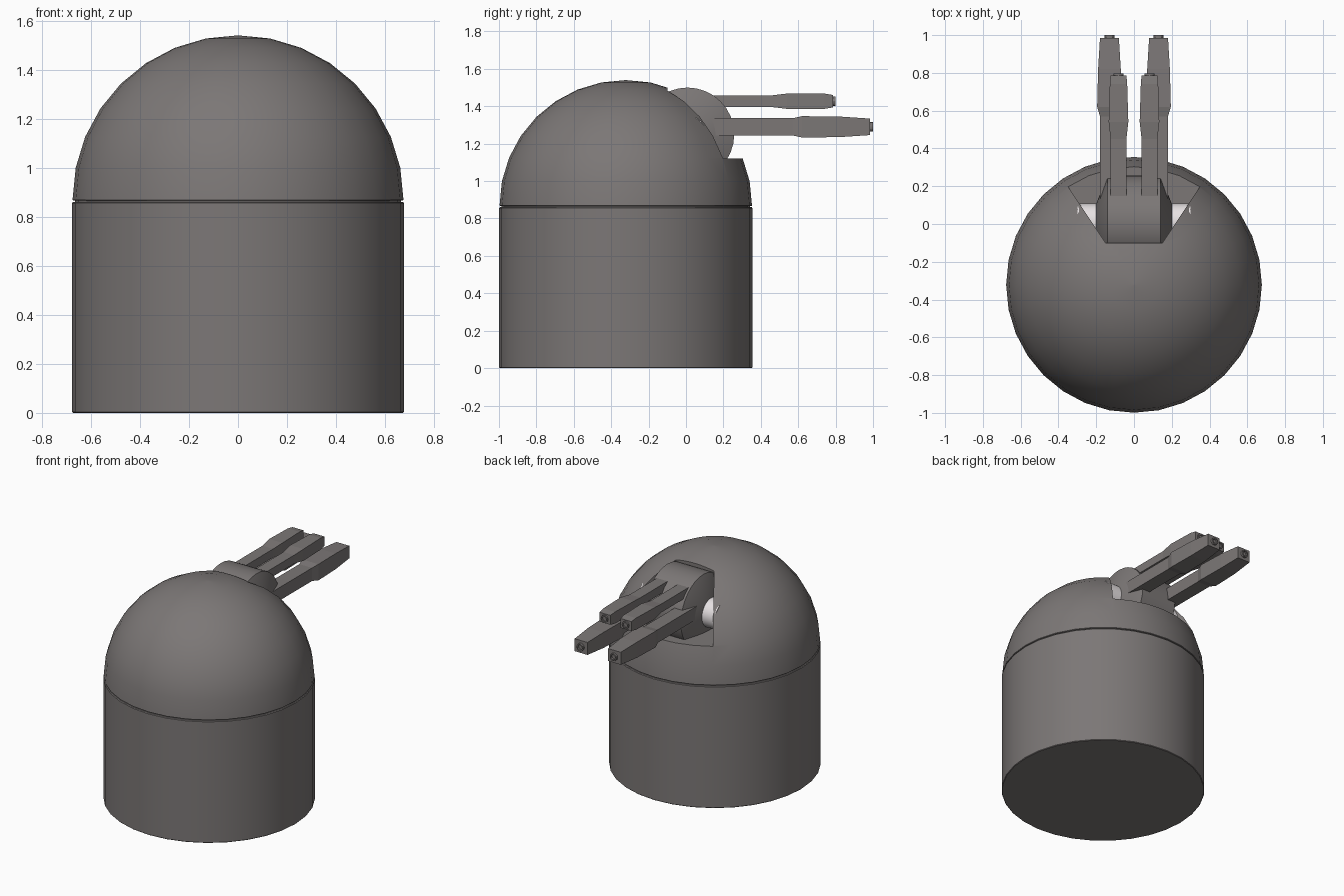
import bpy, bmesh, math
from mathutils import Matrix

if "Cube" in bpy.data.objects:
    bpy.data.objects.remove(bpy.data.objects["Cube"])


def material(name, rgb):
    m = bpy.data.materials.new(name)
    m.diffuse_color = (*rgb, 1)
    m.use_nodes = True
    m.node_tree.nodes["Principled BSDF"].inputs["Base Color"].default_value = m.diffuse_color
    return m


GREY = material("warm_grey", (0.2, 0.185, 0.182))
WHITE = material("pale_axle", (0.8, 0.76, 0.77))


def finish(name, bm, mat, smooth=True):
    bmesh.ops.remove_doubles(bm, verts=bm.verts, dist=1e-5)
    bmesh.ops.recalc_face_normals(bm, faces=bm.faces)
    me = bpy.data.meshes.new(name)
    bm.to_mesh(me)
    bm.free()
    me.materials.append(mat)
    ob = bpy.data.objects.new(name, me)
    bpy.context.collection.objects.link(ob)
    if smooth:
        smooth_shade(ob)
    return ob


def smooth_shade(ob):
    bpy.ops.object.select_all(action='DESELECT')
    ob.select_set(True)
    bpy.context.view_layer.objects.active = ob
    bpy.ops.object.shade_smooth_by_angle(angle=math.radians(30))


def loft(bm, rings):
    """Join equal-length point rings with quads and cap both ends."""
    vs = [[bm.verts.new(p) for p in r] for r in rings]
    n = len(vs[0])
    for a, b in zip(vs, vs[1:]):
        for i in range(n):
            j = (i + 1) % n
            bm.faces.new((a[i], a[j], b[j], b[i]))
    bm.faces.new(vs[0])
    bm.faces.new(vs[-1])


def lathe(name, profile, matrix, mat=GREY, segs=32):
    """Revolve (radius, height) points about local z."""
    bm = bmesh.new()
    ang = [2 * math.pi * i / segs for i in range(segs)]
    loft(bm, [[(r * math.cos(a), r * math.sin(a), z) for a in ang] for r, z in profile])
    bm.transform(matrix)
    return finish(name, bm, mat)


BODY = Matrix.Translation((0, -0.322, 0))
R = 0.677

# Drum-shaped base with slightly eased rims, and the seam under the dome
lathe("base", [(R - .004, 0), (R, .004), (R, .856), (R - .004, .861)], BODY)
lathe("seam_ring", [(R - .012, .85), (R - .012, .875)], BODY)

# Hemispherical dome, 16 rings over a full sphere
steps = [math.radians(11.25 * i) for i in range(8)]
dome = lathe("dome", [(R - .006, .866)] +
             [((R - .002) * math.cos(a), .869 + .671 * math.sin(a)) for a in steps]
             + [(.0002, 1.54)], BODY)

# Wedge-shaped gun opening cut out of the dome
bm = bmesh.new()
plan = [(-.15, -.1), (.15, -.1), (.55, .5), (-.55, .5)]
loft(bm, [[(x, y, z) for x, y in plan] for z in (1.12, 2.0)])
cutter = finish("opening_cutter", bm, GREY, False)
cutter.hide_render = True
mod = dome.modifiers.new("opening", 'BOOLEAN')
mod.operation, mod.solver, mod.object = 'DIFFERENCE', 'EXACT', cutter
bpy.context.view_layer.objects.active = dome
bpy.ops.object.modifier_apply(modifier=mod.name)
bpy.data.objects.remove(cutter)
smooth_shade(dome)

# Gun cradle drum and its pale axle, both lying along x
ACROSS = Matrix.Translation((0, .008, 1.25)) @ Matrix.Rotation(math.pi / 2, 4, 'Y')
lathe("cradle_drum", [(.1, -.2), (.25, -.14), (.25, .14), (.1, .2)], ACROSS)
lathe("axle", [(.1, -.3), (.1, .3)], ACROSS, WHITE)


def gun(name, cx, cz, sections, muzzle_end):
    """Square barrel lofted through (y, half width, half height) sections."""
    bm = bmesh.new()
    loft(bm, [[(cx - w, y, cz - h), (cx + w, y, cz - h),
               (cx + w, y, cz + h), (cx - w, y, cz + h)] for y, w, h in sections])
    finish(name, bm, GREY, False)
    # Short hollow muzzle tube
    tip = sections[-1][0]
    along = Matrix.Translation((cx, 0, cz)) @ Matrix.Rotation(-math.pi / 2, 4, 'X')
    lathe(name + "_muzzle", [(.026, tip - .01), (.026, muzzle_end), (.017, muzzle_end),
                             (.017, tip + .002)], along, GREY, 12)


# Two upper short guns and two lower long guns
for side, s in (("left", -1), ("right", 1)):
    gun("upper_gun_" + side, s * .082, 1.427,
        [(.06, .042, .03), (.45, .042, .03), (.54, .052, .041),
         (.74, .046, .041), (.787, .042, .033)], .798)
    gun("lower_gun_" + side, s * .13, 1.29,
        [(.02, .05, .046), (.57, .05, .046), (.62, .065, .057),
         (.82, .06, .055), (.985, .05, .044)], 1.0)
